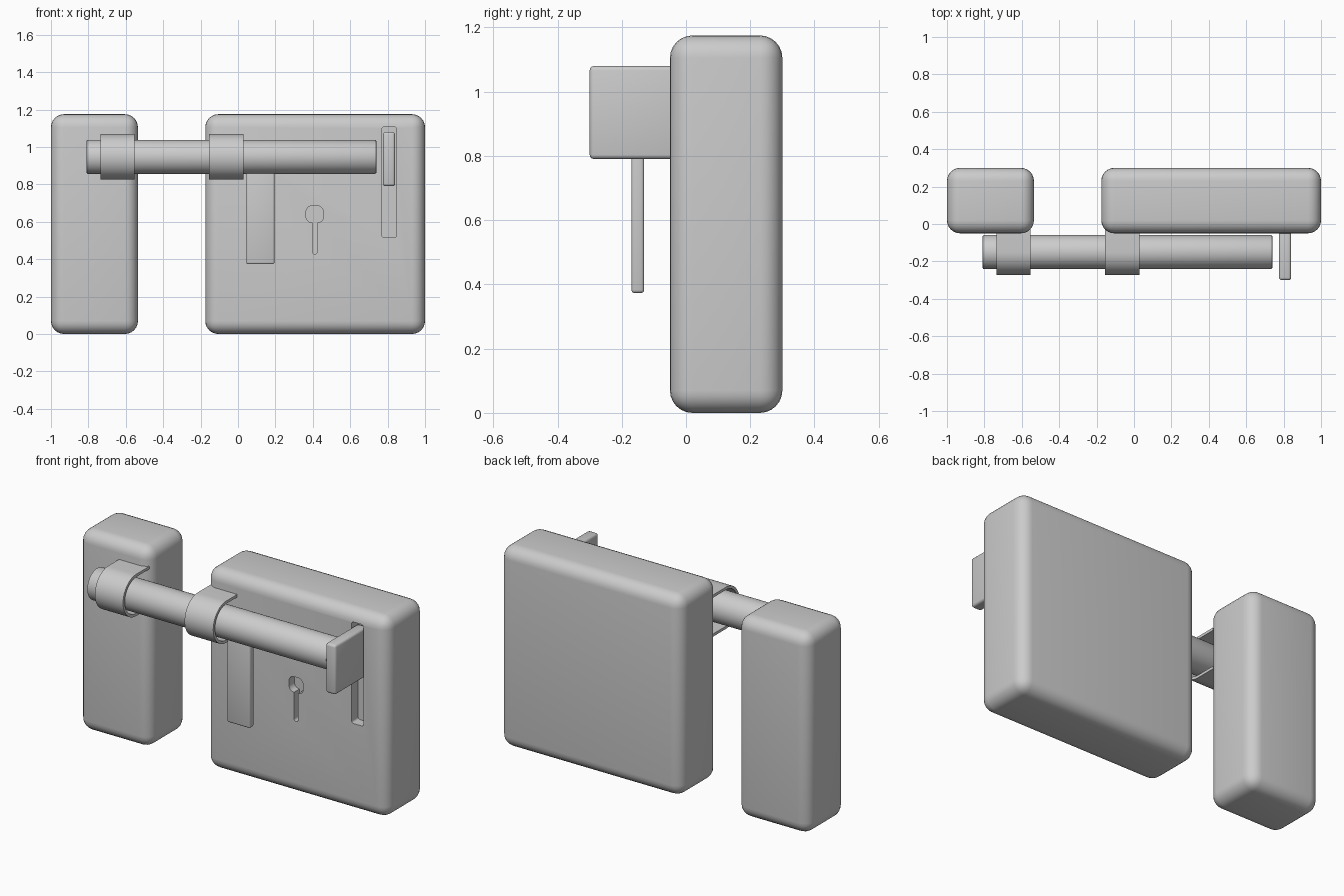
import bpy, bmesh
from math import sin, cos, pi
from mathutils import Vector, Matrix

if "Cube" in bpy.data.objects:
    bpy.data.objects.remove(bpy.data.objects["Cube"])


def finish(name, bm, smooth=True):
    bmesh.ops.recalc_face_normals(bm, faces=bm.faces[:])
    me = bpy.data.meshes.new(name)
    bm.to_mesh(me)
    bm.free()
    ob = bpy.data.objects.new(name, me)
    bpy.context.collection.objects.link(ob)
    if smooth:
        shade(ob)
    return ob


def select(ob):
    bpy.ops.object.select_all(action='DESELECT')
    ob.select_set(True)
    bpy.context.view_layer.objects.active = ob


def shade(ob):
    select(ob)
    bpy.ops.object.shade_smooth_by_angle(angle=0.6)


def box(name, lo, hi, bevel, seg=3):
    bm = bmesh.new()
    lo, hi = Vector(lo), Vector(hi)
    m = Matrix.Translation((lo + hi) / 2) @ Matrix.Diagonal((*(hi - lo), 1))
    bmesh.ops.create_cube(bm, size=1, matrix=m)
    bmesh.ops.bevel(bm, geom=bm.edges[:], offset=bevel, segments=seg, profile=0.5, affect='EDGES')
    return finish(name, bm)


def prism(name, pts, direction):
    # extrude a closed outline along a vector
    bm = bmesh.new()
    f = bm.faces.new([bm.verts.new(p) for p in pts])
    r = bmesh.ops.extrude_face_region(bm, geom=[f])
    bmesh.ops.translate(bm, vec=direction,
                        verts=[v for v in r['geom'] if isinstance(v, bmesh.types.BMVert)])
    return finish(name, bm)


def arc(cx, cz, r, a0, a1, n=6):
    return [(cx + r * cos(a0 + (a1 - a0) * i / n), cz + r * sin(a0 + (a1 - a0) * i / n))
            for i in range(n + 1)]


def cut(target, outline, depth):
    # recess an x-z outline into the front face
    c = prism("recess_cutter", [(x, -0.12, z) for x, z in outline], (0, 0.07 + depth, 0))
    c.hide_render = True
    m = target.modifiers.new("recess", 'BOOLEAN')
    m.operation, m.solver, m.object = 'DIFFERENCE', 'EXACT', c
    select(target)
    bpy.ops.object.modifier_apply(modifier=m.name)
    bpy.data.objects.remove(c)


# door frame block and lock block
box("frame_block", (-1, -0.05, 0), (-0.535, 0.3, 1.175), 0.07, 6)
lock = box("lock_block", (-0.175, -0.05, 0), (1, 0.3, 1.175), 0.07, 6)

# keyhole: rounded head and narrow stem
kx = 0.41
keyhole = (arc(kx + 0.013, 0.653, 0.033, 0, pi / 2) + arc(kx - 0.013, 0.653, 0.033, pi / 2, pi)
           + arc(kx - 0.013, 0.628, 0.033, pi, 1.5 * pi)
           + arc(kx, 0.44, 0.013, pi, 2 * pi)
           + arc(kx + 0.014, 0.628, 0.033, 1.5 * pi, 2 * pi))
cut(lock, keyhole, 0.05)

# vertical slot for the sliding catch
sr = 0.012
slot = (arc(0.846 - sr, 1.108 - sr, sr, 0, pi / 2) + arc(0.77 + sr, 1.108 - sr, sr, pi / 2, pi)
        + arc(0.77 + sr, 0.515 + sr, sr, pi, 1.5 * pi)
        + arc(0.846 - sr, 0.515 + sr, sr, 1.5 * pi, 2 * pi))
cut(lock, slot, 0.06)
shade(lock)

# sliding catch
box("slot_catch", (0.775, -0.3, 0.79), (0.84, 0.0, 1.08), 0.014)

# bolt rod
by, bz = -0.15, 0.947
bm = bmesh.new()
bmesh.ops.create_cone(bm, cap_ends=True, segments=48, radius1=0.091, radius2=0.091, depth=1.55,
                      matrix=Matrix.Translation((-0.035, by, bz)) @ Matrix.Rotation(pi / 2, 4, 'Y'))
rims = [e for e in bm.edges if abs(e.verts[0].co.x - e.verts[1].co.x) < 1e-5]
bmesh.ops.bevel(bm, geom=rims, offset=0.008, segments=2, profile=0.5, affect='EDGES')
finish("bolt_rod", bm)

# flat handle hanging from the rod
box("bolt_handle", (0.045, -0.17, 0.373), (0.195, -0.13, 0.92), 0.01)

# U-shaped straps holding the rod
outer, inner = 0.122, 0.106
for name, x0, x1 in (("frame_strap", -0.735, -0.553), ("lock_strap", -0.155, 0.03)):
    u = ([(-0.03, bz + outer)] + arc(by, bz, outer, pi / 2, 1.5 * pi, 24) + [(-0.03, bz - outer)]
         + [(-0.03, bz - inner)] + arc(by, bz, inner, 1.5 * pi, pi / 2, 24) + [(-0.03, bz + inner)])
    prism(name, [(x0, y, z) for y, z in u], (x1 - x0, 0, 0))
